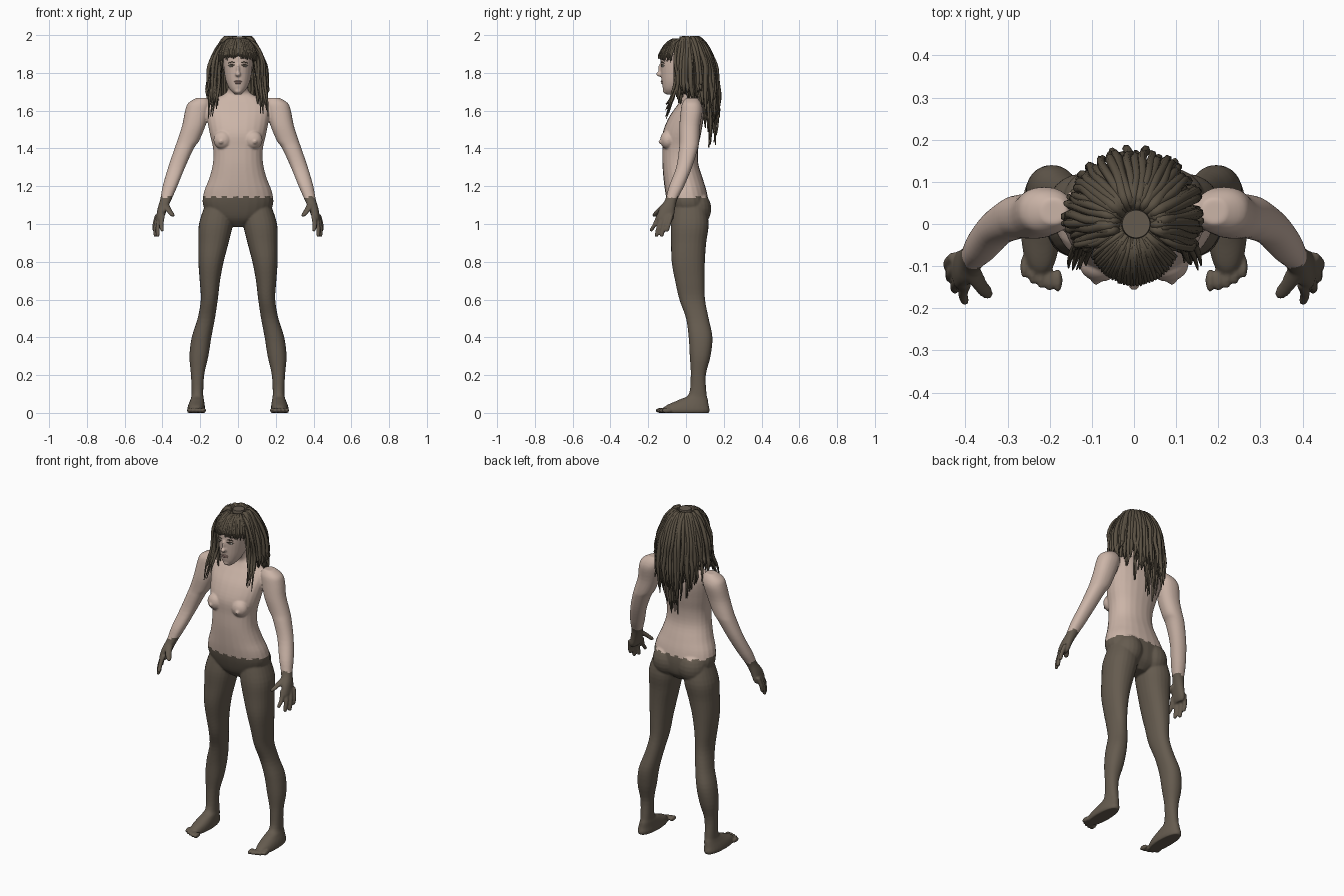
import bpy, bmesh, math, random
from mathutils import Vector, Matrix

random.seed(4)
if "Cube" in bpy.data.objects:
    bpy.data.objects.remove(bpy.data.objects["Cube"])


def material(name, r, g, b):
    m = bpy.data.materials.new(name)
    m.use_nodes = True
    m.diffuse_color = (r, g, b, 1)
    m.node_tree.nodes["Principled BSDF"].inputs["Base Color"].default_value = (r, g, b, 1)
    return m


skin = material("skin", 0.60, 0.46, 0.39)
dark = material("dark_suit", 0.13, 0.105, 0.078)
hair = material("hair_brown", 0.10, 0.08, 0.055)
lip = material("lip_rose", 0.45, 0.29, 0.25)
white = material("eye_white", 0.6, 0.57, 0.53)


def smooth_path(rows, steps=4):
    """Catmull-Rom interpolation of rows of any width."""
    v = [Vector(r) for r in rows]
    out = []
    for i in range(len(v) - 1):
        a, b, c, d = v[max(i - 1, 0)], v[i], v[i + 1], v[min(i + 2, len(v) - 1)]
        for k in range(steps):
            t = k / steps
            out.append(b + ((c - a) * t + (a * 2 - b * 5 + c * 4 - d) * t * t
                            + (b * 3 - a - c * 3 + d) * t ** 3) * 0.5)
    return out + [v[-1]]


def loft(bm, rows, side=1, sides=24, power=0.9):
    """Closed solid through level rings given as x, y, z, half width, half depth."""
    rings = []
    for x, y, z, rx, ry in smooth_path(rows):
        ring = []
        for k in range(sides):
            c, s = math.cos(math.tau * k / sides), math.sin(math.tau * k / sides)
            px = math.copysign(abs(c) ** power, c) * max(rx, 0.002)
            py = math.copysign(abs(s) ** power, s) * max(ry, 0.002)
            ring.append(bm.verts.new((side * (x + px), y + py, z)))
        rings.append(ring)
    for low, high in zip(rings, rings[1:]):
        for k in range(sides):
            j = (k + 1) % sides
            bm.faces.new((low[k], low[j], high[j], high[k]))
    bm.faces.new(rings[0])
    bm.faces.new(rings[-1])


def ball(bm, centre, size):
    bmesh.ops.create_uvsphere(bm, u_segments=20, v_segments=12, radius=1,
                              matrix=Matrix.Translation(centre) @ Matrix.Diagonal((*size, 1)))


def select_only(ob):
    bpy.ops.object.select_all(action='DESELECT')
    ob.select_set(True)
    bpy.context.view_layer.objects.active = ob


def finish(bm, name, *mats):
    bmesh.ops.recalc_face_normals(bm, faces=bm.faces[:])
    mesh = bpy.data.meshes.new(name)
    bm.to_mesh(mesh)
    bm.free()
    ob = bpy.data.objects.new(name, mesh)
    bpy.context.collection.objects.link(ob)
    for m in mats:
        mesh.materials.append(m)
    mesh.shade_smooth()
    return ob


def strands(name, paths, mat):
    """Tapered tubes, one for each (points, radius)."""
    cu = bpy.data.curves.new(name, 'CURVE')
    cu.dimensions = '3D'
    cu.bevel_depth = 1
    cu.bevel_resolution = 1
    cu.use_fill_caps = True
    for pts, radius in paths:
        path = smooth_path(pts)
        sp = cu.splines.new('POLY')
        sp.points.add(len(path) - 1)
        for i, (p, co) in enumerate(zip(sp.points, path)):
            t = i / (len(path) - 1)
            p.co = (*co, 1)
            p.radius = radius * min(1, 0.2 + 2.6 * (1 - t), 0.6 + 4 * t)
    cu.materials.append(mat)
    ob = bpy.data.objects.new(name, cu)
    bpy.context.collection.objects.link(ob)
    select_only(ob)
    bpy.ops.object.convert(target='MESH')


# Torso, neck and head
bm = bmesh.new()
loft(bm, [(0, .02, .985, .04, .05), (0, .02, 1.03, .14, .09), (0, .012, 1.1, .185, .108),
          (0, 0, 1.17, .18, .11), (0, -.015, 1.24, .153, .104), (0, -.03, 1.32, .133, .095),
          (0, -.03, 1.4, .132, .095), (0, -.022, 1.48, .15, .102), (0, 0, 1.56, .165, .093),
          (0, .02, 1.62, .17, .073), (0, .03, 1.66, .14, .055), (0, .03, 1.69, .07, .045),
          (0, .015, 1.73, .05, .05), (0, -.01, 1.8, .045, .05)])
loft(bm, [(0, -.085, 1.685, .016, .016), (0, -.07, 1.71, .042, .05), (0, -.05, 1.75, .062, .078),
          (0, -.035, 1.8, .073, .098), (0, -.03, 1.85, .078, .105), (0, -.03, 1.9, .078, .1),
          (0, -.025, 1.94, .066, .082), (0, -.02, 1.97, .03, .04)])

# Nose and chin
ball(bm, (0, -.14, 1.793), (.015, .018, .013))
ball(bm, (0, -.133, 1.82), (.009, .014, .032))
ball(bm, (0, -.105, 1.705), (.022, .018, .016))

for s in (1, -1):
    # Chest and seat
    ball(bm, (s * .08, -.095, 1.445), (.05, .042, .05))
    ball(bm, (s * .09, -.133, 1.435), (.012, .012, .012))
    ball(bm, (s * .085, .052, 1.08), (.085, .082, .095))
    # Leg and foot
    loft(bm, [(.1, .02, 1.1, .075, .085), (.117, .02, 1, .09, .1), (.13, .014, .9, .08, .093),
              (.143, .012, .8, .067, .088), (.149, .02, .7, .054, .078), (.152, .033, .6, .045, .068),
              (.168, .06, .5, .046, .06), (.193, .077, .4, .052, .063), (.207, .075, .3, .05, .055),
              (.214, .065, .2, .035, .04), (.215, .062, .1, .031, .047), (.216, .04, .07, .036, .076),
              (.22, .008, .04, .044, .112), (.222, 0, .015, .047, .126), (.222, 0, -.001, .042, .12)], s)
    for i in range(5):
        ball(bm, (s * (.181 + .02 * i), -.134 + .002 * i * i, .013), (.0115 - .0006 * i, .028, .014))
    # Arm and palm
    loft(bm, [(.19, .03, 1.668, .03, .03), (.204, .03, 1.64, .06, .05), (.215, .03, 1.6, .065, .058),
              (.234, .02, 1.52, .062, .055), (.264, .018, 1.44, .058, .052), (.285, .013, 1.4, .051, .05),
              (.325, -.01, 1.3, .045, .042), (.36, -.05, 1.2, .039, .04), (.382, -.078, 1.13, .03, .032),
              (.4, -.1, 1.08, .026, .042), (.413, -.11, 1.03, .02, .045), (.415, -.112, 1.01, .012, .034)], s)
    # Fingers and thumb
    for base, tip, low in (((.398, -.142), (.402, -.182), .96), ((.41, -.122), (.425, -.155), .932),
                           ((.42, -.1), (.437, -.128), .932), ((.427, -.078), (.442, -.1), .958)):
        mid = [(p + q) / 2 + d for p, q, d in zip(base, tip, (.006, -.002))]
        loft(bm, [(*base, 1.05, .013, .013), (*mid, 1, .012, .012),
                  (*tip, low + .01, .0105, .011), (*tip, low, .005, .005)], s, 12)
    loft(bm, [(.39, -.1, 1.11, .022, .022), (.368, -.14, 1.075, .018, .018),
              (.35, -.163, 1.05, .015, .015), (.345, -.167, 1.04, .008, .008)], s, 12)

# Fuse the body into one skin, then colour it by height
body = finish(bm, "body", skin, dark)
fuse = body.modifiers.new("fuse", 'REMESH')
fuse.mode = 'VOXEL'
fuse.voxel_size = 0.005
relax = body.modifiers.new("relax", 'SMOOTH')
relax.factor = 0.5
relax.iterations = 5
select_only(body)
bpy.ops.object.convert(target='MESH')
body = bpy.context.view_layer.objects.active
for p in body.data.polygons:
    edge = 1.138 + 0.008 * (math.floor(p.center.x * 35) % 2)
    p.material_index = int(p.center.z < edge)
body.data.shade_smooth()

# Lips, eyes and brows
bm = bmesh.new()
ball(bm, (0, -.124, 1.755), (.022, .01, .005))
ball(bm, (0, -.123, 1.746), (.018, .01, .006))
finish(bm, "lips", lip)
bm, iris = bmesh.new(), bmesh.new()
for s in (1, -1):
    ball(bm, (s * .033, -.121, 1.836), (.015, .009, .0065))
    ball(iris, (s * .033, -.128, 1.836), (.006, .004, .006))
finish(bm, "eyes", white)
finish(iris, "irises", dark)
strands("brows_and_lids", [([(s * .015, -.131, z - .004), (s * .033, -.129, z), (s * .052, -.115, z - .006)], .003)
                           for s in (1, -1) for z in (1.857, 1.844)], hair)

# Scalp under the locks, with a flat crown disc
bm = bmesh.new()
ball(bm, (0, .005, 1.868), (.09, .098, .105))
finish(bm, "scalp", hair)
bm = bmesh.new()
bmesh.ops.create_cone(bm, cap_ends=True, segments=32, radius1=.036, radius2=.033, depth=.03,
                      matrix=Matrix.Translation((.005, 0, 1.978)))
crown = finish(bm, "crown_disc", dark)
select_only(crown)
bpy.ops.object.shade_smooth_by_angle()


def jitter(amount):
    return random.uniform(-amount, amount)


def around(angle, profile, wobble):
    """Turn a radius and height profile to an angle measured from the back."""
    return [(r * math.sin(angle) + jitter(wobble), r * math.cos(angle) + jitter(wobble), z + jitter(wobble / 2))
            for r, z in profile]


# Hanging locks in three layers, longest at the back
locks = []
for layer, count in ((1, 36), (.88, 32), (.75, 26)):
    for i in range(count):
        a = math.radians(-106 + 212 * i / (count - 1)) + jitter(.03)
        reach = (.15 + .015 * math.cos(a)) * layer * random.uniform(.95, 1.04)
        drop = (1 - layer) * .12
        end = 1.39 + .26 * abs(math.sin(a)) ** 1.4 + random.uniform(-.02, .13) * (.4 + abs(math.cos(a)))
        fall = 1.76 - end
        profile = [(.036, 1.965 - drop), (.065, 1.983 - drop), (reach * .7, 1.93 - drop),
                   (reach * .94, 1.84 - drop / 2), (reach, 1.76), (reach * 1.03, 1.76 - fall * .4),
                   (reach * 1.05, 1.76 - fall * .75), (reach * 1.03, end)]
        locks.append((around(a, profile, .005), random.uniform(.010, .0135)))
strands("hanging_locks", locks, hair)

# Loose locks falling in front of the shoulders
loose = []
for s in (1, -1):
    for i in range(6):
        out = .008 * i
        pts = [(s * .03, -.01, 1.97), (s * (.07 + out / 2), -.04, 1.95), (s * (.096 + out), -.05, 1.86),
               (s * (.1 + out), -.05, 1.75), (s * (.112 + out), -.075, 1.66 + jitter(.01)),
               (s * (.116 + out), -.1, random.uniform(1.55, 1.64))]
        loose.append(([Vector(p) + Vector((jitter(.006), jitter(.01), 0)) for p in pts], .0085))
strands("loose_locks", loose, hair)

# Fringe over the forehead
fringe = []
for i in range(33):
    a = math.radians(122 + 116 * i / 32)
    front = -math.cos(a)
    tip = 1.835 + .045 * front + jitter(.01)
    profile = [(.034, 1.97), (.07, 1.975), (.112, 1.945), (.139, 1.9), (.146, tip)]
    pts = [(x * .82, y, z) for x, y, z in around(a, profile, .002)]
    fringe.append((pts, .0068))
strands("fringe", fringe, hair)
